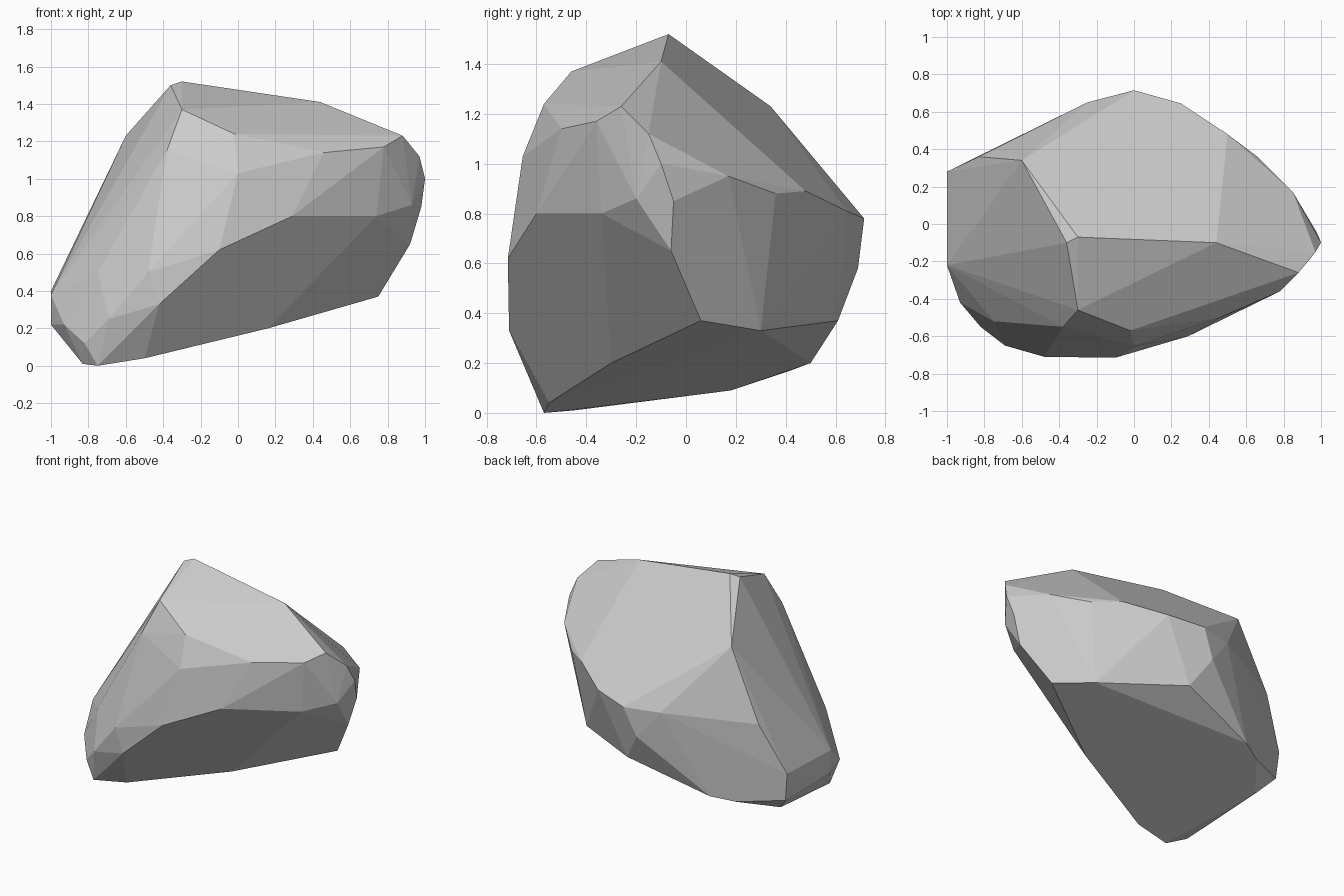
import bpy, bmesh, math
from mathutils import Vector

# A chipped boulder: the convex skin stretched over its chisel corners.
crown = [(-.3, -.07, 1.52), (-.36, -.1, 1.5), (-.3, -.46, 1.37), (.44, -.1, 1.41),
         (.88, -.26, 1.23), (-.6, .34, 1.23), (.78, -.36, 1.17), (-.02, -.57, 1.24),
         (-.38, -.55, 1.15)]
right_tip = [(1, -.1, 1), (.97, -.15, 1.12), (.98, -.05, .85), (.93, -.2, .86),
             (.85, .17, .95), (.66, .36, .88), (.92, -.06, .65), (.75, .06, .37)]
back = [(.5, .48, .89), (.25, .645, .81), (0, .715, .78), (-.09, .69, .58),
        (.04, .61, .37), (.58, .3, .33), (-.25, .65, .78), (-.51, .53, .58),
        (-.76, .41, .5), (-.83, .36, .74)]
front = [(0, -.655, 1.03), (.29, -.6, .8), (.74, -.34, .8), (.46, -.5, 1.14),
         (-.1, -.715, .62), (-.42, -.71, .33), (-.48, -.71, .5), (-.69, -.65, .25),
         (-.75, -.52, .5)]
foot = [(-1, -.22, .38), (-1, .28, .4), (-1, -.2, .22), (-.98, .27, .2),
        (-.93, -.42, .22), (-.82, -.55, .12), (-.75, -.57, 0), (-.83, -.45, .01),
        (-.88, .18, .09), (-.69, .42, .17), (-.54, .5, .2), (.16, -.3, .2),
        (-.5, -.55, .04)]

bm = bmesh.new()
for group in (crown, right_tip, back, front, foot):
    for p in group:
        bm.verts.new(Vector(p))
hull = bmesh.ops.convex_hull(bm, input=bm.verts)
loose = [v for v in bm.verts if not v.link_faces]
bmesh.ops.delete(bm, geom=loose, context='VERTS')

# Merge nearly coplanar triangles into broad flat facets
bmesh.ops.dissolve_limit(bm, angle_limit=math.radians(4),
                         verts=bm.verts, edges=bm.edges)
bmesh.ops.recalc_face_normals(bm, faces=bm.faces)

mesh = bpy.data.meshes.new("boulder")
bm.to_mesh(mesh)
bm.free()
boulder = bpy.data.objects.new("boulder", mesh)
bpy.context.collection.objects.link(boulder)
